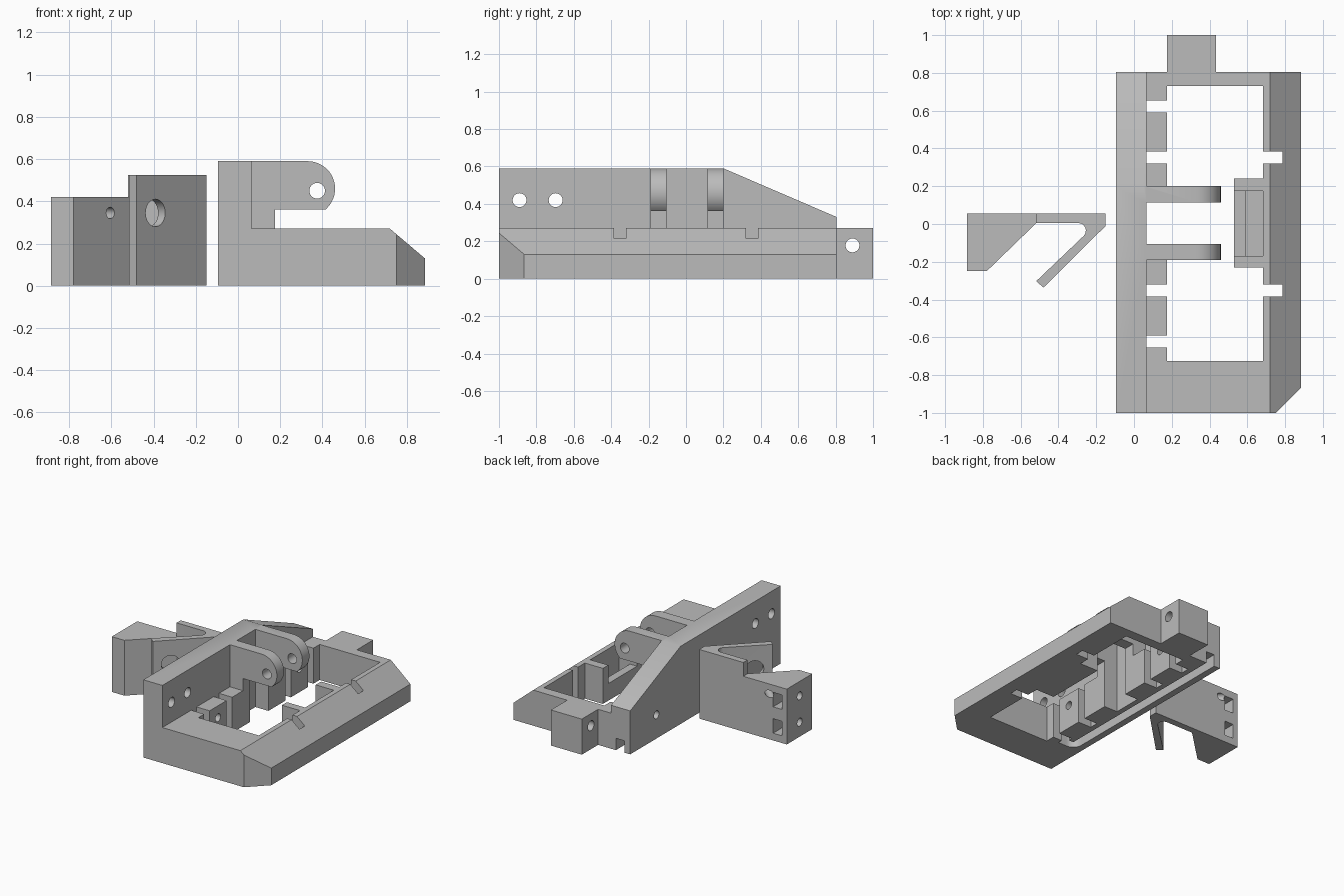
import bpy, bmesh
from math import pi, sin, cos, radians
from mathutils import Vector, Matrix

cube = bpy.data.objects.get("Cube")
if cube:
    bpy.data.objects.remove(cube, do_unlink=True)

grey = bpy.data.materials.new("plain grey")
grey.use_nodes = True
GREY = (0.5, 0.5, 0.5, 1)
grey.diffuse_color = GREY
grey.node_tree.nodes["Principled BSDF"].inputs["Base Color"].default_value = GREY


def finish(name, bm):
    bmesh.ops.recalc_face_normals(bm, faces=bm.faces)
    me = bpy.data.meshes.new(name)
    bm.to_mesh(me)
    bm.free()
    me.materials.append(grey)
    ob = bpy.data.objects.new(name, me)
    bpy.context.collection.objects.link(ob)
    return ob


def prism(name, points, axis, lo, hi):
    """Extrude a flat profile along one axis; points use the other two axes."""
    def place(p, d):
        return {"x": (d, p[0], p[1]), "y": (p[0], d, p[1]), "z": (p[0], p[1], d)}[axis]
    bm = bmesh.new()
    face = bm.faces.new([bm.verts.new(place(p, lo)) for p in points])
    new = bmesh.ops.extrude_face_region(bm, geom=[face])["geom"]
    step = Vector(place((0, 0), hi - lo))
    bmesh.ops.translate(bm, vec=step, verts=[g for g in new if isinstance(g, bmesh.types.BMVert)])
    return finish(name, bm)


def box(name, x0, x1, y0, y1, z0, z1):
    return prism(name, [(x0, y0), (x1, y0), (x1, y1), (x0, y1)], "z", z0, z1)


def rod(centre, direction, radius, length):
    bm = bmesh.new()
    turn = Vector(direction).to_track_quat("Z", "Y").to_matrix().to_4x4()
    bmesh.ops.create_cone(bm, cap_ends=True, segments=40, radius1=radius, radius2=radius,
                          depth=length, matrix=Matrix.Translation(centre) @ turn)
    return finish("hole_cutter", bm)


def combine(target, others, operation):
    """Apply booleans and discard the tools."""
    for other in others:
        mod = target.modifiers.new("join", "BOOLEAN")
        mod.operation, mod.object, mod.solver = operation, other, "EXACT"
        graph = bpy.context.evaluated_depsgraph_get()
        graph.update()
        me = bpy.data.meshes.new_from_object(target.evaluated_get(graph))
        target.modifiers.clear()
        target.data = me
        bpy.data.objects.remove(other, do_unlink=True)


def arc(cx, cy, r, start, end, n=16):
    angles = [radians(start + (end - start) * i / n) for i in range(n + 1)]
    return [(cx + r * cos(a), cy + r * sin(a)) for a in angles]


# Main frame with a bevelled outer edge and one clipped corner
frame = prism("main_frame", [(-.095, 0), (.885, 0), (.885, .13), (.72, .27), (-.095, .27)], "y", -1, .805)
corner = prism("corner_cutter", [(.75, -1), (.75, -1.1), (1, -1.1), (1, -.75)], "z", -.1, .5)
opening = box("opening_cutter", .065, .682, -.725, .73, -.1, .5)
notches = [box("notch_cutter", .6, .785, s * .352 - .032, s * .352 + .032, -.1, .5) for s in (-1, 1)]
combine(frame, [corner, opening] + notches, "DIFFERENCE")

# Tall sloping side wall and rear block
wall = prism("side_wall", [(-1, 0), (.805, 0), (.805, .33), (.2, .59), (-1, .59)], "x", -.095, .065)
block = box("rear_block", .175, .435, .7305, 1, 0, .27)
combine(block, [box("trim", 0, .6, .5, .77, -.1, .5)], "DIFFERENCE")

# Pads along the wall, and the hinge ears that stand over them
pads = []
for s in (-1, 1):
    for lo, hi in ((.19, .32), (.385, .59), (.655, .74)):
        a, b = sorted((s * lo, s * hi))
        pads.append(box("pad", .05, .175, a, b, 0, .27))
ear_outline = [(.05, 0), (.175, 0), (.175, .362)] + arc(.33, .46, .13, -49, 90) + [(.05, .59)]
ears = [prism("hinge_ear", ear_outline, "y", a, b) for a, b in ((-.19, -.105), (.115, .2))]

# Inner bracket on the bevelled side, with a stepped pocket
bracket = box("inner_bracket", .53, .7, -.23, .24, 0, .27)
combine(bracket, [box("pocket", .59, .69, -.17, .175, .05, .5),
                  box("step", .5, .6, -.17, .175, .13, .5)], "DIFFERENCE")
combine(frame, [wall, block] + pads + ears + [bracket], "UNION")

# Drilled holes and the cable groove under the wall
cuts = [rod((.375, 0, .45), (0, 1, 0), .037, 1),
        rod((.3, .89, .178), (1, 0, 0), .037, 1)]
cuts += [rod((0, y, .42), (1, 0, 0), .037, .4) for y in (-.89, -.697)]
cuts += [rod((0, y, .18), (1, 0, 0), .03, .5) for y in (-.49, .49)]
groove = arc(.025, -.62, .07, 180, 270, 8) + [(.1, -.69), (.1, -.62), (.025, -.62), (.025, .9), (-.045, .9)]
cuts.append(prism("groove_cutter", groove, "z", -.1, .09))
combine(frame, cuts, "DIFFERENCE")

# Separate clip: thick wedge block plus a thin folded arm
clip = prism("clip_block", [(-.885, .055), (-.885, -.25), (-.78, -.25), (-.517, .005), (-.517, .055)], "z", 0, .42)
arm_outline = ([(-.52, .055), (-.15, .055), (-.15, -.01), (-.48, -.337), (-.517, -.302)]
               + arc(-.295, -.035, .04, -45, 90, 8) + [(-.52, .005)])
arm = prism("clip_arm", arm_outline, "z", 0, .525)
clip_cuts = [rod((-.4, -.24, .345), (1, -1, 0), .065, .25),
             rod((-.67, -.015, .345), (1, -1, 0), .027, .5)]
for z in (.11, .31):
    clip_cuts.append(rod((-.87, -.1, z), (1, 0, 0), .03, .16))
    clip_cuts.append(box("nut_cutter", -.845, -.77, -.15, .1, z - .055, z + .055))
combine(arm, clip_cuts[:1], "DIFFERENCE")
combine(clip, clip_cuts[1:], "DIFFERENCE")
combine(clip, [arm], "UNION")
clip.name = "folded_clip"

# Smooth only the round surfaces
for ob in (frame, clip):
    bpy.ops.object.select_all(action="DESELECT")
    ob.select_set(True)
    bpy.context.view_layer.objects.active = ob
    bpy.ops.object.shade_smooth_by_angle(angle=radians(25))
